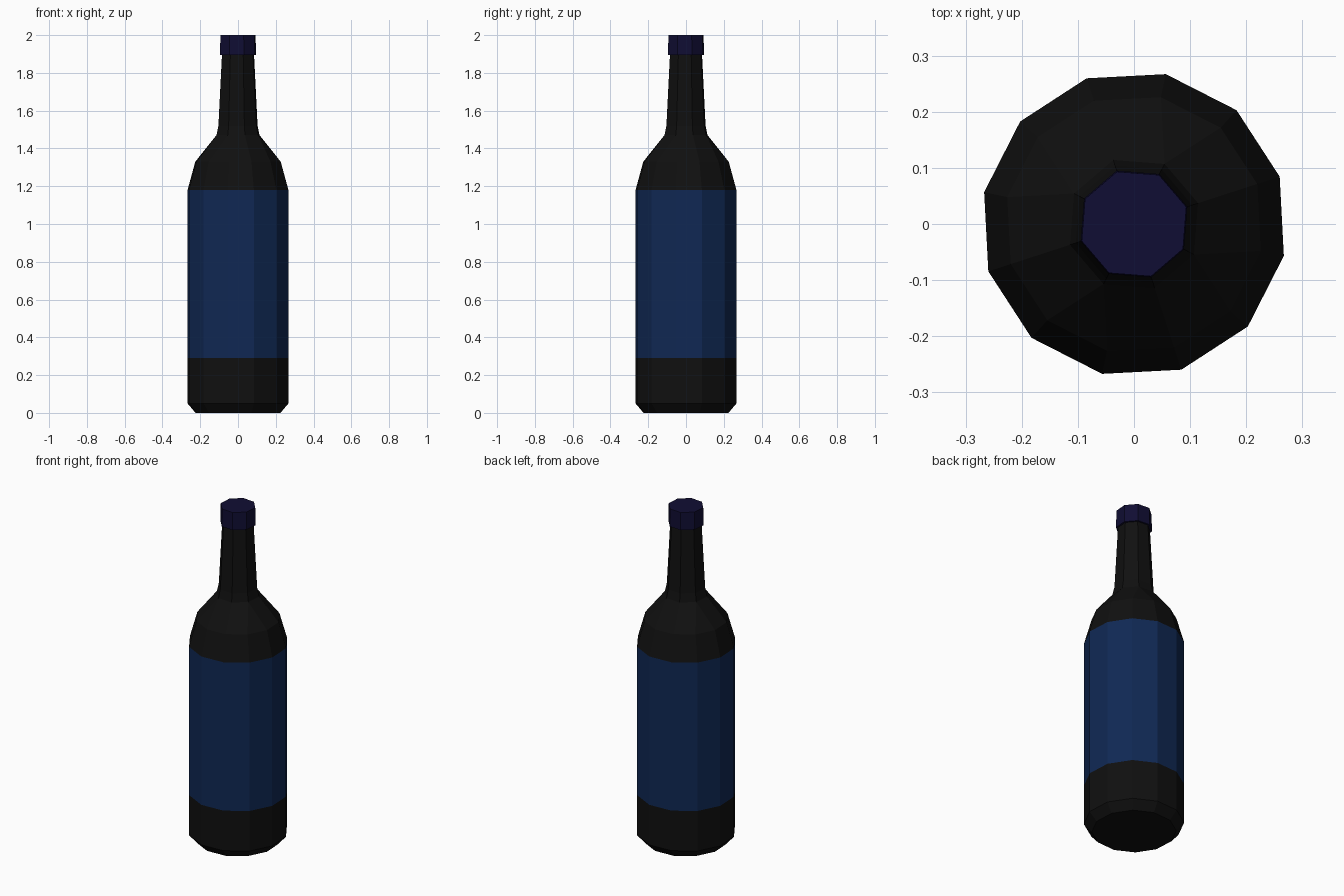
import bpy, bmesh
from math import radians, cos, sin, tau

cube = bpy.data.objects.get("Cube")
if cube:
    bpy.data.objects.remove(cube, do_unlink=True)

TURN = radians(18)  # the facets are rotated a little off the axes


def material(name, rgb):
    mat = bpy.data.materials.new(name)
    mat.use_nodes = True
    mat.diffuse_color = (*rgb, 1)
    bsdf = mat.node_tree.nodes["Principled BSDF"]
    bsdf.inputs["Base Color"].default_value = (*rgb, 1)
    return mat


def loft(name, mat, rings, close_bottom=False, close_top=False):
    """Flat-faced turned part from rings of (sides, radius, height)."""
    bm = bmesh.new()
    loops = []
    for sides, radius, z in rings:
        angles = [TURN + tau * i / sides for i in range(sides)]
        loops.append([bm.verts.new((radius * cos(a), radius * sin(a), z)) for a in angles])

    for low, high in zip(loops, loops[1:]):
        n, m = len(low), len(high)
        if n == m:
            for i in range(n):
                j = (i + 1) % n
                bm.faces.new((low[i], low[j], high[j], high[i]))
        else:
            # Twelve sides narrow to eight: quad, triangle, quad in each quarter
            for q in range(4):
                a, b, c, d = (low[(3 * q + k) % n] for k in range(4))
                e, f, g = (high[(2 * q + k) % m] for k in range(3))
                bm.faces.new((a, b, f, e))
                bm.faces.new((b, c, f))
                bm.faces.new((c, d, g, f))

    if close_bottom:
        bm.faces.new(loops[0][::-1])
    if close_top:
        bm.faces.new(loops[-1])
    mesh = bpy.data.meshes.new(name)
    bm.to_mesh(mesh)
    bm.free()
    mesh.materials.append(mat)
    obj = bpy.data.objects.new(name, mesh)
    bpy.context.collection.objects.link(obj)
    return obj


glass = material("black glass", (0.005, 0.005, 0.005))
paper = material("blue label", (0.005, 0.021, 0.088))
foil = material("indigo cap", (0.005, 0.004, 0.033))

BODY, BODY_R = 12, 0.273
LABEL_LOW, LABEL_HIGH = 0.29, 1.18

# Chamfered foot of the bottle
loft("bottle_base", glass,
     [(BODY, 0.23, 0), (BODY, BODY_R, 0.05), (BODY, BODY_R, LABEL_LOW)],
     close_bottom=True)

# Label flush with the glass
loft("label", paper, [(BODY, BODY_R, LABEL_LOW), (BODY, BODY_R, LABEL_HIGH)])

# Shoulder narrowing into the eight-sided neck
loft("shoulder_and_neck", glass,
     [(BODY, BODY_R, LABEL_HIGH), (BODY, 0.231, 1.33),
      (8, 0.12, 1.47), (8, 0.109, 1.52), (8, 0.089, 1.9)])

# Cap slightly wider than the neck
loft("cap", foil, [(8, 0.1, 1.895), (8, 0.098, 2.0)],
     close_bottom=True, close_top=True)
